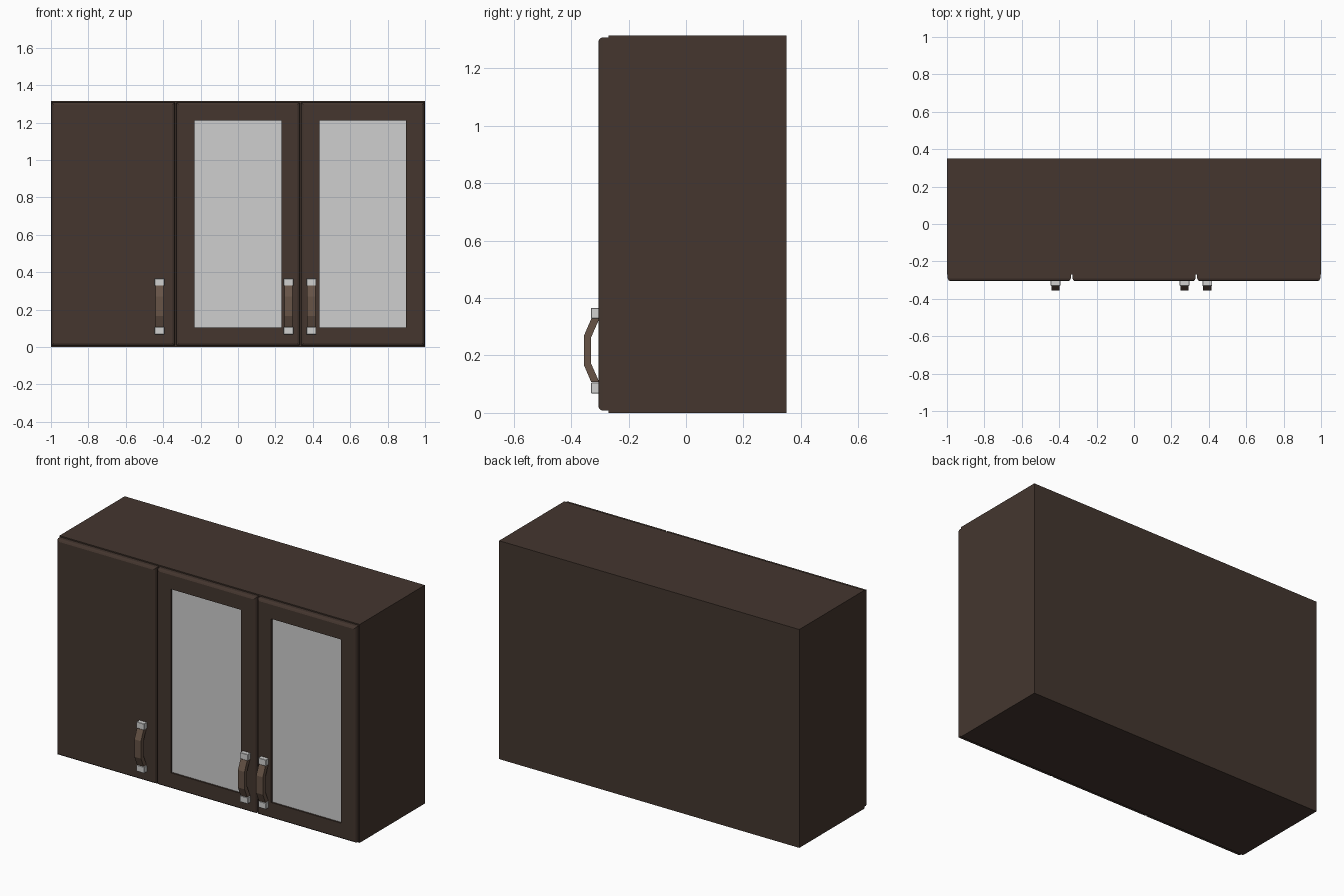
import bpy, bmesh

if "Cube" in bpy.data.objects:
    bpy.data.objects.remove(bpy.data.objects["Cube"])


def material(name, rgb):
    m = bpy.data.materials.new(name)
    m.diffuse_color = (*rgb, 1)
    m.use_nodes = True
    m.node_tree.nodes["Principled BSDF"].inputs["Base Color"].default_value = m.diffuse_color
    return m


WOOD = material("dark wood", (0.058, 0.037, 0.028))
GLASS = material("pale glass", (0.62, 0.62, 0.62))
METAL = material("light metal", (0.64, 0.64, 0.63))
GRIP = material("brown grip", (0.135, 0.088, 0.062))


def finish(name, bm, *mats):
    bmesh.ops.recalc_face_normals(bm, faces=bm.faces)
    me = bpy.data.meshes.new(name)
    bm.to_mesh(me)
    bm.free()
    for m in mats:
        me.materials.append(m)
    ob = bpy.data.objects.new(name, me)
    bpy.context.collection.objects.link(ob)
    return ob


def box(name, x0, x1, y0, y1, z0, z1, mat, bevel=0):
    bm = bmesh.new()
    bmesh.ops.create_cube(bm, size=1)
    for v in bm.verts:
        v.co = ((x0 + x1) / 2 + v.co.x * (x1 - x0),
                (y0 + y1) / 2 + v.co.y * (y1 - y0),
                (z0 + z1) / 2 + v.co.z * (z1 - z0))
    if bevel:
        bmesh.ops.bevel(bm, geom=bm.edges[:], offset=bevel, segments=1, affect='EDGES')
    return finish(name, bm, mat)


# Door: nested rectangles (inset, y) bridged from the back edge to the centre
def door(name, x0, x1, glazed):
    z0, z1 = 0.008, 1.308
    rings = [(0, -0.269), (0, -0.291), (0.004, -0.300), (0.012, -0.305)]
    if glazed:
        rings += [(0.097, -0.305), (0.097, -0.295)]
    bm = bmesh.new()
    loops = [[bm.verts.new(p) for p in ((x0 + i, y, z0 + i), (x1 - i, y, z0 + i),
                                        (x1 - i, y, z1 - i), (x0 + i, y, z1 - i))]
             for i, y in rings]
    for a, b in zip(loops, loops[1:]):
        for k in range(4):
            n = (k + 1) % 4
            bm.faces.new((a[k], a[n], b[n], b[k]))
    bm.faces.new(loops[0][::-1])
    centre = bm.faces.new(loops[-1])
    if glazed:
        centre.material_index = 1
    finish(name, bm, WOOD, GLASS)


# Handle: bent grip between two metal end blocks
def handle(name, cx):
    path = [(-0.302, 0.107), (-0.330, 0.107), (-0.355, 0.165), (-0.355, 0.270),
            (-0.330, 0.328), (-0.302, 0.328), (-0.331, 0.262), (-0.331, 0.173)]
    bm = bmesh.new()
    face = bm.faces.new([bm.verts.new((cx - 0.022, y, z)) for y, z in path])
    ext = bmesh.ops.extrude_face_region(bm, geom=[face])
    bmesh.ops.translate(bm, vec=(0.044, 0, 0),
                        verts=[e for e in ext['geom'] if isinstance(e, bmesh.types.BMVert)])
    if face.is_valid is False or not any(abs(f.normal.x) > 0.9 and f.calc_center_median().x < cx
                                         for f in bm.faces):
        bm.faces.new([v for v in bm.verts if v.co.x < cx])
    finish(name + "_grip", bm, GRIP)
    for part, z0 in (("lower", 0.068), ("upper", 0.328)):
        box(f"{name}_{part}_mount", cx - 0.026, cx + 0.026, -0.331, -0.300,
            z0, z0 + 0.038, METAL, 0.002)


# Cabinet body
box("cabinet_body", -1, 1, -0.27, 0.35, 0, 1.315, WOOD)

# Doors and their handles
for name, x0, x1, glazed, hx in (("left", -0.996, -0.338, False, -0.420),
                                 ("middle", -0.329, 0.329, True, 0.270),
                                 ("right", 0.338, 0.996, True, 0.392)):
    door(name + "_door", x0, x1, glazed)
    handle(name + "_handle", hx)
